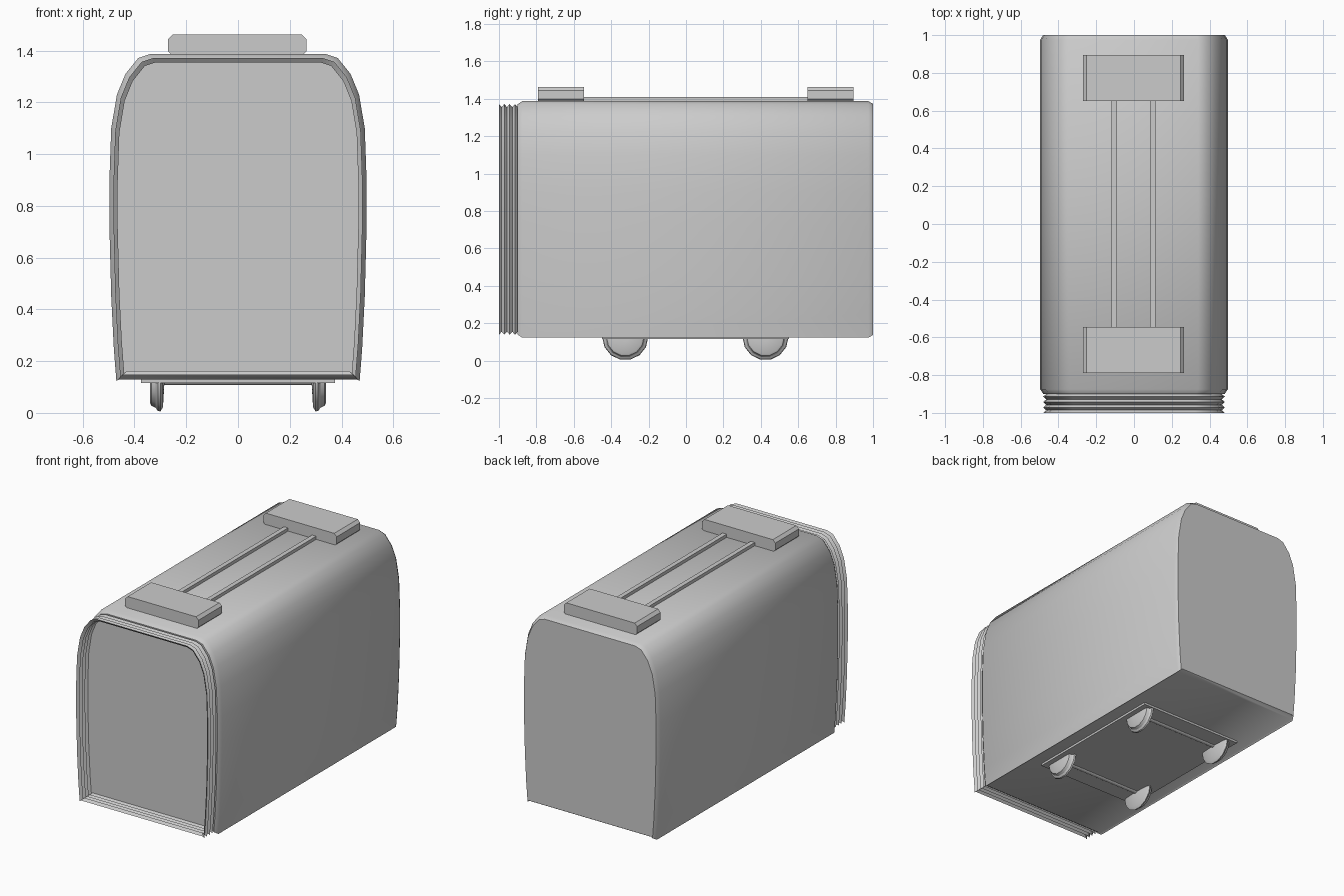
import bpy, bmesh, math

cube = bpy.data.objects.get("Cube")
if cube:
    bpy.data.objects.remove(cube, do_unlink=True)

grey = bpy.data.materials.new("plain_grey")
grey.use_nodes = True
grey.diffuse_color = (0.6, 0.6, 0.6, 1)
grey.node_tree.nodes["Principled BSDF"].inputs["Base Color"].default_value = (0.6, 0.6, 0.6, 1)


def finish(name, bm, smooth=None):
    bmesh.ops.recalc_face_normals(bm, faces=bm.faces)
    mesh = bpy.data.meshes.new(name)
    bm.to_mesh(mesh)
    bm.free()
    mesh.materials.append(grey)
    obj = bpy.data.objects.new(name, mesh)
    bpy.context.collection.objects.link(obj)
    if smooth:
        bpy.ops.object.select_all(action="DESELECT")
        obj.select_set(True)
        bpy.context.view_layer.objects.active = obj
        bpy.ops.object.shade_smooth_by_angle(angle=math.radians(smooth))
    return obj


def loft(name, rings, caps=True, smooth=None):
    """Skin a list of closed rings, with optional end faces."""
    bm = bmesh.new()
    loops = [[bm.verts.new(p) for p in ring] for ring in rings]
    n = len(loops[0])
    for a, b in zip(loops, loops[1:]):
        for i in range(n):
            j = (i + 1) % n
            bm.faces.new((a[i], a[j], b[j], b[i]))
    if caps:
        bm.faces.new(loops[0][::-1])
        bm.faces.new(loops[-1])
    return finish(name, bm, smooth)


def box(name, x0, x1, y0, y1, z0, z1, chamfer=0.0):
    """Block along y, optionally with its four long edges chamfered."""
    c = chamfer
    if c:
        pts = [(x0 + c, z0), (x1 - c, z0), (x1, z0 + c), (x1, z1 - c),
               (x1 - c, z1), (x0 + c, z1), (x0, z1 - c), (x0, z0 + c)]
    else:
        pts = [(x0, z0), (x1, z0), (x1, z1), (x0, z1)]
    return loft(name, [[(x, y, z) for x, z in pts] for y in (y0, y1)])


# Car cross-section: right half mirrored into a full outline
half = [(0.46, 0.13), (0.47, 0.122), (0.48, 0.25), (0.49, 0.45), (0.497, 0.72),
        (0.497, 0.9), (0.49, 1.1), (0.468, 1.23), (0.435, 1.31), (0.385, 1.372),
        (0.34, 1.387)]
outline = half + [(-x, z) for x, z in reversed(half)]
MID = 0.755


def section(y, inset):
    return [(x * (1 - inset / 0.497), y, MID + (z - MID) * (1 - inset / 0.632))
            for x, z in outline]


# Body shell with chamfered ends
loft("body", [section(-0.9, 0.017), section(-0.875, 0), section(0.975, 0),
              section(1, 0.015)], smooth=40)

# Open folded bellows at the front
folds = 7
loft("bellows", [section(-1 + 0.1 * i / folds, 0.032 if i % 2 else 0.016)
                 for i in range(folds + 1)], caps=False, smooth=20)

# Roof units joined by two conduits
box("front_roof_unit", -0.27, 0.265, -0.79, -0.545, 1.38, 1.462, 0.018)
box("rear_roof_unit", -0.27, 0.265, 0.65, 0.895, 1.38, 1.462, 0.018)
for side, x in (("right", -0.105), ("left", 0.1)):
    box(side + "_roof_conduit", x - 0.015, x + 0.015, -0.56, 0.66, 1.37, 1.408)

# Underframe plate
box("underframe", -0.375, 0.375, -0.45, 0.55, 0.116, 0.14)

# Flanged wheels and axles
wheel_profile = [(0.285, 0.02), (0.29, 0.105), (0.3, 0.123), (0.31, 0.12),
                 (0.318, 0.108), (0.335, 0.1), (0.34, 0.09), (0.34, 0.02)]
SIDES = 14


def circle(x, y, r):
    steps = [2 * math.pi * (k + 0.5) / SIDES for k in range(SIDES)]
    return [(x, y + r * math.sin(t), 0.125 - r * math.cos(t)) for t in steps]


for end, y in (("front", -0.325), ("rear", 0.425)):
    for side, s in (("right", -1), ("left", 1)):
        loft(f"{end}_{side}_wheel", [circle(s * x, y, r) for x, r in wheel_profile],
             smooth=30)
    loft(end + "_axle", [circle(x, y, 0.018) for x in (-0.3, 0.3)], smooth=40)
